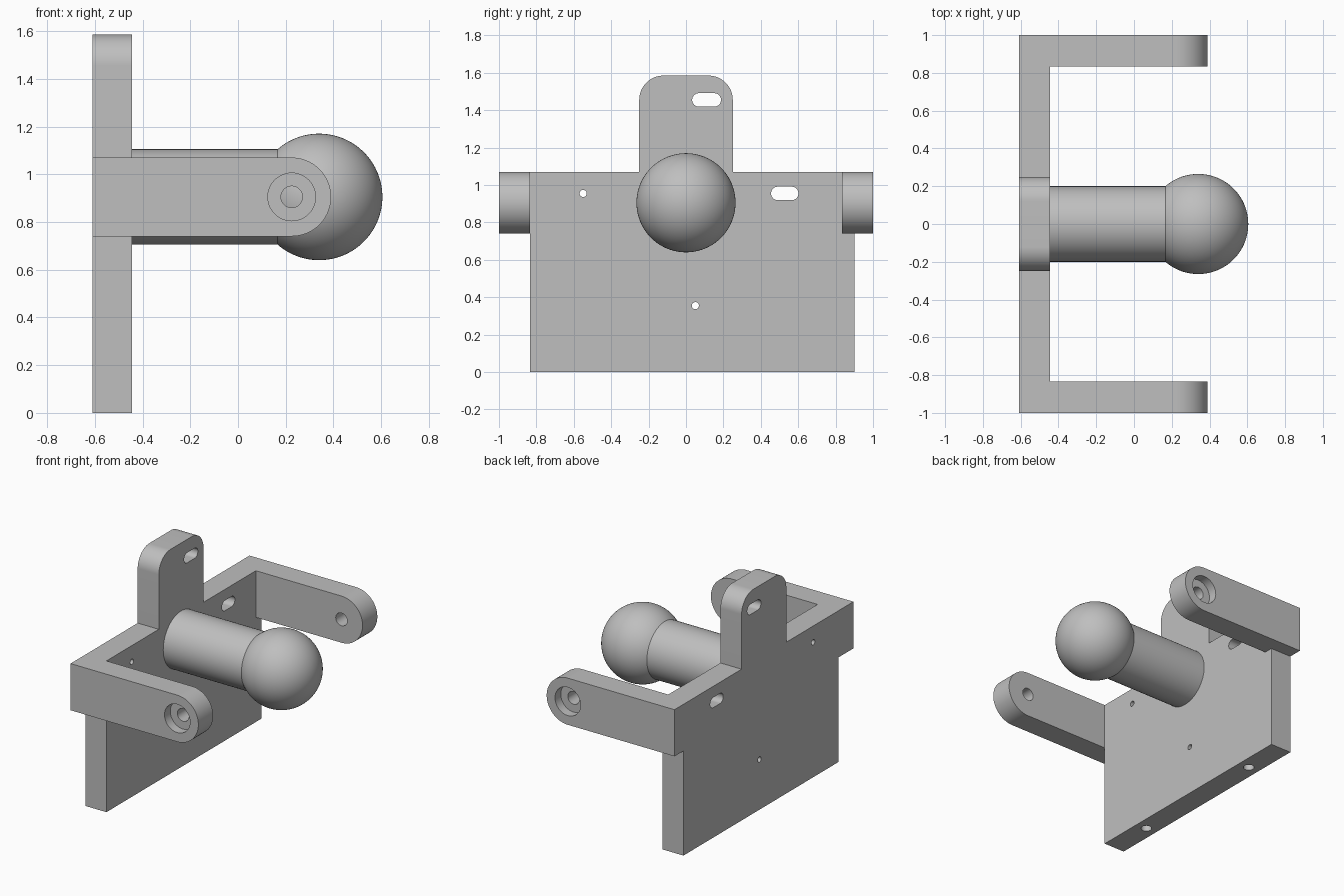
import bpy, bmesh
from math import pi, cos, sin, asin
from mathutils import Vector

cube = bpy.data.objects.get("Cube")
if cube:
    bpy.data.objects.remove(cube, do_unlink=True)

grey = bpy.data.materials.new("light_grey")
grey.use_nodes = True
colour = (0.52, 0.52, 0.52, 1)
grey.diffuse_color = colour
grey.node_tree.nodes["Principled BSDF"].inputs["Base Color"].default_value = colour

BACK, FACE = -0.61, -0.445     # plate thickness range in x
ARM_LOW, ARM_TOP = 0.74, 1.07
AXIS_Z = (ARM_LOW + ARM_TOP) / 2
PIVOT_X = 0.225


def make_object(name, bm):
    bmesh.ops.remove_doubles(bm, verts=bm.verts, dist=1e-5)
    bmesh.ops.recalc_face_normals(bm, faces=bm.faces)
    mesh = bpy.data.meshes.new(name)
    bm.to_mesh(mesh)
    bm.free()
    obj = bpy.data.objects.new(name, mesh)
    bpy.context.collection.objects.link(obj)
    mesh.materials.append(grey)
    return obj


def arc(u, v, r, start, end, steps=24):
    angles = [start + (end - start) * i / steps for i in range(steps + 1)]
    return [(u + r * cos(a), v + r * sin(a)) for a in angles]


def prism(name, outline, axis, low, high):
    """Extrude a 2D outline along one axis; the other two axes keep their order."""
    bm = bmesh.new()
    verts = []
    for point in outline:
        co = list(point)
        co.insert(axis, low)
        verts.append(bm.verts.new(co))
    face = bm.faces.new(verts)
    move = Vector((0, 0, 0))
    move[axis] = high - low
    extruded = bmesh.ops.extrude_face_region(bm, geom=[face], use_keep_orig=True)
    bmesh.ops.translate(bm, vec=move,
                        verts=[g for g in extruded["geom"] if isinstance(g, bmesh.types.BMVert)])
    return make_object(name, bm)


def circle(u, v, r):
    return arc(u, v, r, 0, 2 * pi, 48)[:-1]


def slot(u, v, half, r):
    return arc(u + half - r, v, r, -pi / 2, pi / 2) + arc(u - half + r, v, r, pi / 2, 3 * pi / 2)


def activate(obj):
    bpy.ops.object.select_all(action="DESELECT")
    obj.select_set(True)
    bpy.context.view_layer.objects.active = obj


def combine(target, other, operation):
    activate(target)
    mod = target.modifiers.new(operation.title(), "BOOLEAN")
    mod.operation, mod.solver, mod.object = operation, "EXACT", other
    bpy.ops.object.modifier_apply(modifier=mod.name)
    bpy.data.objects.remove(other, do_unlink=True)


# Back plate with its rounded upper tab
r = 0.13
tab = arc(0.25 - r, 1.585 - r, r, 0, pi / 2) + arc(-0.25 + r, 1.585 - r, r, pi / 2, pi)
outline = [(-0.835, 0), (0.9, 0), (0.9, ARM_TOP), (0.25, ARM_TOP)]
outline += tab + [(-0.25, ARM_TOP), (-0.835, ARM_TOP)]
bracket = prism("bracket", outline, 0, BACK, FACE)

# Side arms with round ends
arm = [(BACK, ARM_TOP), (BACK, ARM_LOW)] + arc(PIVOT_X, AXIS_Z, 0.165, -pi / 2, pi / 2, 40)
for side in (-1, 1):
    combine(bracket, prism("arm", arm, 1, side * 0.835, side), "UNION")

# Pivot holes, counterbored on the outside
for side in (-1, 1):
    bore = prism("bore", circle(PIVOT_X, AXIS_Z, 0.045), 1, side * 0.8, side * 1.1)
    combine(bracket, bore, "DIFFERENCE")
    recess = prism("recess", circle(PIVOT_X, AXIS_Z, 0.1), 1, side * 0.935, side * 1.1)
    combine(bracket, recess, "DIFFERENCE")

# Slots and small holes through the plate
openings = [slot(0.11, 1.455, 0.077, 0.036), slot(0.528, 0.955, 0.073, 0.036),
            circle(-0.55, 0.955, 0.019), circle(0.05, 0.355, 0.019)]
for opening in openings:
    combine(bracket, prism("opening", opening, 0, BACK - 0.1, FACE + 0.1), "DIFFERENCE")

# Blind holes in the bottom edge
for y in (-0.5, 0.565):
    blind = prism("blind_hole", circle((BACK + FACE) / 2, y, 0.036), 2, -0.1, 0.25)
    combine(bracket, blind, "DIFFERENCE")

# Shaft and ball, turned around the x axis
def turned(name, profile, steps=96):
    bm = bmesh.new()
    verts = [bm.verts.new((x, 0, AXIS_Z + radius)) for x, radius in profile]
    edges = [bm.edges.new(pair) for pair in zip(verts, verts[1:])]
    bmesh.ops.spin(bm, geom=verts + edges, cent=(0, 0, AXIS_Z), axis=(1, 0, 0),
                   angle=2 * pi, steps=steps, use_merge=True)
    return make_object(name, bm)


BALL_X, BALL_R, SHAFT_R = 0.34, 0.265, 0.2
neck = pi - asin(SHAFT_R / BALL_R)
ball_profile = arc(BALL_X, 0, BALL_R, neck, 0, 48)
ball_profile[-1] = (BALL_X + BALL_R, 0)
shaft = turned("ball_shaft", [(FACE - 0.02, 0), (FACE - 0.02, SHAFT_R)] + ball_profile)

for obj in (bracket, shaft):
    activate(obj)
    bpy.ops.object.shade_smooth_by_angle(angle=pi / 6)
